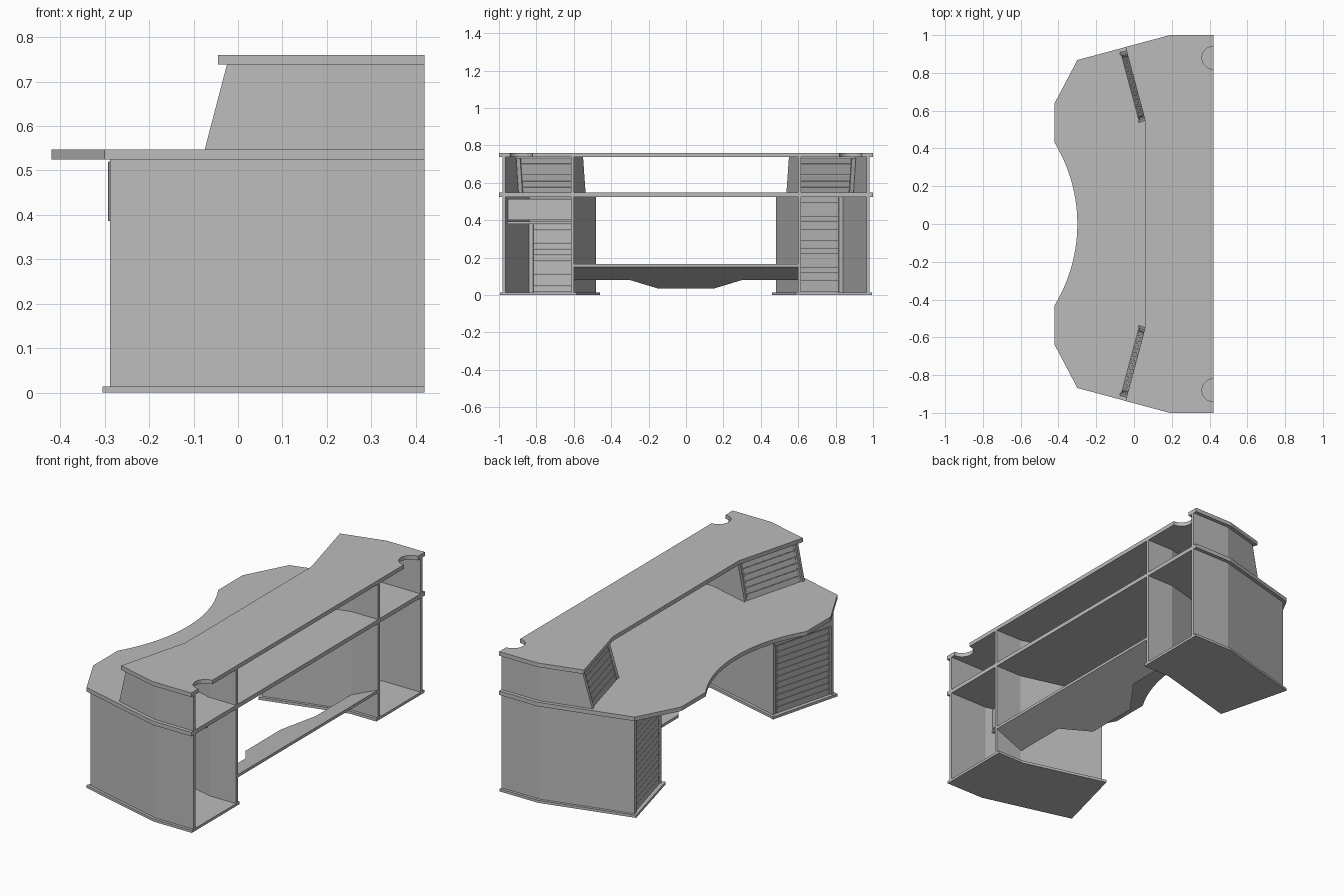
import bpy, bmesh, math
from mathutils import Vector

if "Cube" in bpy.data.objects:
    bpy.data.objects.remove(bpy.data.objects["Cube"])

grey = bpy.data.materials.new("desk grey")
grey.use_nodes = True
grey.diffuse_color = (0.5, 0.5, 0.5, 1)
grey.node_tree.nodes["Principled BSDF"].inputs["Base Color"].default_value = (0.5, 0.5, 0.5, 1)

T = math.tan(math.radians(15))      # the pedestals are turned 15 degrees to the user
BACK = 0.42


def finish(name, bm):
    bmesh.ops.recalc_face_normals(bm, faces=bm.faces)
    me = bpy.data.meshes.new(name)
    bm.to_mesh(me)
    bm.free()
    me.materials.append(grey)
    ob = bpy.data.objects.new(name, me)
    bpy.context.collection.objects.link(ob)
    return ob


def loft(bm, low, high):
    """Closed solid between two outlines with equal point counts."""
    a = [bm.verts.new(p) for p in low]
    b = [bm.verts.new(p) for p in high]
    bm.faces.new(a[::-1])
    bm.faces.new(b)
    n = len(a)
    for i in range(n):
        bm.faces.new((a[i], a[(i + 1) % n], b[(i + 1) % n], b[i]))


def prism(name, pts, z0, z1, side=1):
    bm = bmesh.new()
    loft(bm, [(x, y * side, z0) for x, y in pts], [(x, y * side, z1) for x, y in pts])
    return finish(name, bm)


def mirrored(pts):
    """Complete an outline symmetric about y = 0."""
    return pts + [(x, -y) for x, y in reversed(pts) if abs(y) > 1e-6]


def outer_y(x, y0=0.98):
    return y0 - max(0, 0.19 - x) * T


def inner_y(x, y0=0.60):
    return y0 - max(0, 0.26 - x) * T


def inner_x(xo):
    """Front x of the inner wall, given the front x of the outer wall."""
    x = xo
    for _ in range(20):
        x = xo + T * (outer_y(xo) - inner_y(x))
    return x


def wall(name, bend, func, xf, lean, z0, z1, thick, side):
    """Bent side wall whose front edge may lean back."""
    def ring(x, z):
        path = [(BACK, func(BACK)), (bend, func(bend)), (x, func(x))]
        pts = path + [(px, py + thick) for px, py in reversed(path)]
        return [(px, py * side, z) for px, py in pts]
    bm = bmesh.new()
    loft(bm, ring(xf, z0), ring(xf + lean, z1))
    return finish(name, bm)


class Front:
    """Local frame on an angled cabinet front: u inward, v up, n outward."""
    def __init__(self, xo, z0, lean, height, side):
        self.o = Vector((xo, outer_y(xo), z0))
        self.u = Vector((T, -1, 0)).normalized()
        self.n = Vector((-1, -T, 0)).normalized()
        back = lean * math.sqrt(1 + T * T) * math.cos(math.radians(15)) ** 2
        up = Vector((0, 0, height)) - self.n * back
        self.length = up.length
        self.v = up.normalized()
        self.n = self.u.cross(self.v)
        if self.n.x > 0:
            self.n.negate()
        self.width = (outer_y(xo) - inner_y(inner_x(xo))) * math.sqrt(1 + T * T)
        self.side = side

    def at(self, u, v, n):
        p = self.o + self.u * u + self.v * v + self.n * n
        return (p.x, p.y * self.side, p.z)

    def box(self, bm, u0, u1, v0, v1, n0, n1):
        c = [(u0, v0), (u1, v0), (u1, v1), (u0, v1)]
        loft(bm, [self.at(u, v, n0) for u, v in c], [self.at(u, v, n1) for u, v in c])

    def screw(self, bm, u, v, n):
        c = [(u + 0.004 * math.cos(k * math.pi / 3), v + 0.004 * math.sin(k * math.pi / 3))
             for k in range(6)]
        loft(bm, [self.at(a, b, n) for a, b in c], [self.at(a, b, n + 0.002) for a, b in c])


def rack(name, f, top):
    """Rails, blank panels and screws filling a front up to height top."""
    e = 0.019
    bm = bmesh.new()
    for a in (e, f.width - e - 0.022):
        f.box(bm, a, a + 0.022, 0, top, -0.02, -0.009)
    finish(name + "_rails", bm)
    bm = bmesh.new()
    sc = bmesh.new()
    count = round(top / 0.0346)
    pitch = top / count
    for i in range(count):
        v = i * pitch
        f.box(bm, e, f.width - e, v + 0.001, v + pitch - 0.001, -0.009, -0.004)
        for u in (e + 0.010, f.width - e - 0.010):
            for w in (0.25, 0.75):
                f.screw(sc, u, v + pitch * w, -0.004)
    finish(name + "_panels", bm)
    finish(name + "_screws", sc)


# Desktop with a curved cut-out for the user
R = 0.83
half = math.asin(0.43 / R)
arc = [(-0.30 - R + R * math.cos(half * (1 - i / 14)), R * math.sin(half * (1 - i / 14)))
       for i in range(15)]
desk = [(BACK, 1.0), (0.19, 1.0), (-0.30, 0.868), (-0.42, 0.64)] + arc
prism("desktop", mirrored(desk), 0.525, 0.547)

# Upper shelf with half-round cable notches in its back edge
notch = [(BACK - 0.06 * math.sin(math.pi * i / 16), 0.88 - 0.06 * math.cos(math.pi * i / 16))
         for i in range(17)]
shelf = notch + [(BACK, 1.0), (0.19, 1.0), (-0.045, outer_y(-0.045, 1.0)), (0.061, 0.54)]
prism("upper_shelf", mirrored(shelf), 0.738, 0.76)

# Sloping footrest between the pedestals
rest = mirrored([(BACK, 0.60), (0.256, 0.60), (0.256, 0.30), (0.15, 0.15)])
slope = [(x, y, 0.15 + (x - BACK) * 0.427) for x, y in rest]
bm = bmesh.new()
loft(bm, slope, [(x, y, z + 0.015) for x, y, z in slope])
finish("footrest", bm)

for tag, s in (("left", 1), ("right", -1)):
    # Pedestal base and bent side walls
    xb = -0.305
    base = [(BACK, 0.995), (0.19, 0.995), (xb, outer_y(xb, 0.995)),
            (inner_x(xb) + 0.005, inner_y(inner_x(xb), 0.585)), (0.26, 0.585), (BACK, 0.585)]
    prism(tag + "_pedestal_base", base, 0, 0.014, s)
    xo = -0.288
    wall(tag + "_pedestal_outer_wall", 0.19, outer_y, xo, 0, 0.014, 0.525, -0.016, s)
    wall(tag + "_pedestal_inner_wall", 0.26, inner_y, inner_x(xo), 0, 0.014, 0.525, 0.016, s)
    f = Front(xo, 0.014, 0, 0.511, s)
    rack(tag + "_pedestal_rack", f, 0.511 if s > 0 else 0.365)

    # Hutch above the desktop, with fronts leaning back
    xo = -0.075
    wall(tag + "_hutch_outer_wall", 0.19, outer_y, xo, 0.05, 0.547, 0.738, -0.016, s)
    wall(tag + "_hutch_inner_wall", 0.26, inner_y, inner_x(xo), 0.05, 0.547, 0.738, 0.016, s)
    g = Front(xo, 0.547, 0.05, 0.191, s)
    rack(tag + "_hutch_rack", g, g.length - 0.002)

# Drawer at the top of the right pedestal
bm = bmesh.new()
f.box(bm, 0.017, f.width - 0.017, 0.366, 0.380, -0.455, -0.006)
finish("drawer_shelf", bm)
bm = bmesh.new()
f.box(bm, 0.019, f.width - 0.019, 0.386, 0.500, -0.455, -0.004)
finish("drawer_box", bm)
bm = bmesh.new()
f.box(bm, 0.004, f.width - 0.004, 0.372, 0.506, 0.0005, 0.007)
front = finish("drawer_front", bm)
bev = front.modifiers.new("soft edges", "BEVEL")
bev.width = 0.003
bev.segments = 2
